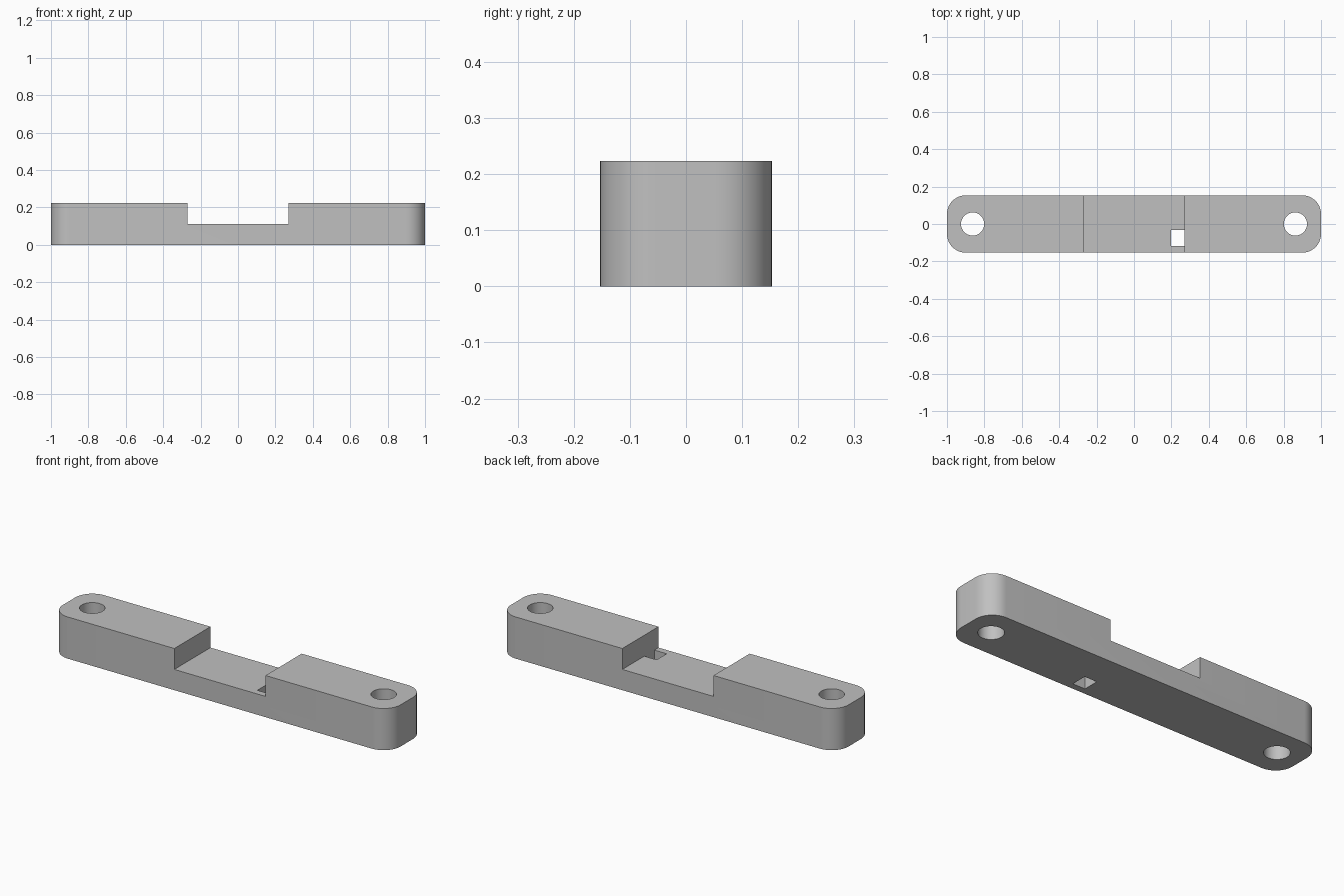
import bpy, bmesh, math

if "Cube" in bpy.data.objects:
    bpy.data.objects.remove(bpy.data.objects["Cube"])

HALF_LENGTH, HALF_WIDTH, HEIGHT = 1.0, 0.153, 0.223
CORNER, FLOOR, NOTCH = 0.1, 0.111, 0.27

grey = bpy.data.materials.new("plain grey")
grey.use_nodes = True
colour = (0.53, 0.53, 0.53, 1)
grey.diffuse_color = colour
grey.node_tree.nodes["Principled BSDF"].inputs["Base Color"].default_value = colour


def prism(name, outline, bottom, top):
    """Closed solid made by raising a flat outline."""
    bm = bmesh.new()
    face = bm.faces.new([bm.verts.new((x, y, bottom)) for x, y in outline])
    raised = bmesh.ops.extrude_face_region(bm, geom=[face])["geom"]
    verts = [v for v in raised if isinstance(v, bmesh.types.BMVert)]
    bmesh.ops.translate(bm, verts=verts, vec=(0, 0, top - bottom))
    bmesh.ops.recalc_face_normals(bm, faces=bm.faces)
    mesh = bpy.data.meshes.new(name)
    bm.to_mesh(mesh)
    bm.free()
    mesh.materials.append(grey)
    obj = bpy.data.objects.new(name, mesh)
    bpy.context.collection.objects.link(obj)
    return obj


def arc(cx, cy, radius, start, sweep, steps):
    angles = [start + sweep * i / steps for i in range(steps + 1)]
    return [(cx + radius * math.cos(a), cy + radius * math.sin(a)) for a in angles]


def rectangle(x0, x1, y0, y1):
    return [(x0, y0), (x1, y0), (x1, y1), (x0, y1)]


# Bar with rounded vertical corners
outline = []
for i, (sx, sy) in enumerate([(1, 1), (-1, 1), (-1, -1), (1, -1)]):
    outline += arc(sx * (HALF_LENGTH - CORNER), sy * (HALF_WIDTH - CORNER),
                   CORNER, i * math.pi / 2, math.pi / 2, 12)
bar = prism("mounting_bar", outline, 0, HEIGHT)

# Cutters: middle notch, square slot beside its wall, and two bolt holes
cutters = [
    prism("notch_cutter", rectangle(-NOTCH, NOTCH, -1, 1), FLOOR, 1),
    prism("slot_cutter", rectangle(0.197, NOTCH, -0.118, -0.033), -1, 0.2),
]
for side, label in ((1, "left"), (-1, "right")):
    circle = arc(side * 0.863, 0, 0.062, 0, 2 * math.pi, 48)[:-1]
    cutters.append(prism(label + "_bolt_hole_cutter", circle, -1, 1))

bpy.ops.object.select_all(action="DESELECT")
bpy.context.view_layer.objects.active = bar
bar.select_set(True)
for cutter in cutters:
    cut = bar.modifiers.new(cutter.name, "BOOLEAN")
    cut.operation = "DIFFERENCE"
    cut.solver = "EXACT"
    cut.object = cutter
    bpy.ops.object.modifier_apply(modifier=cut.name)
    bpy.data.objects.remove(cutter)

# Smooth the rounded walls, keep the edges sharp
bpy.ops.object.shade_smooth_by_angle(angle=math.radians(30))
